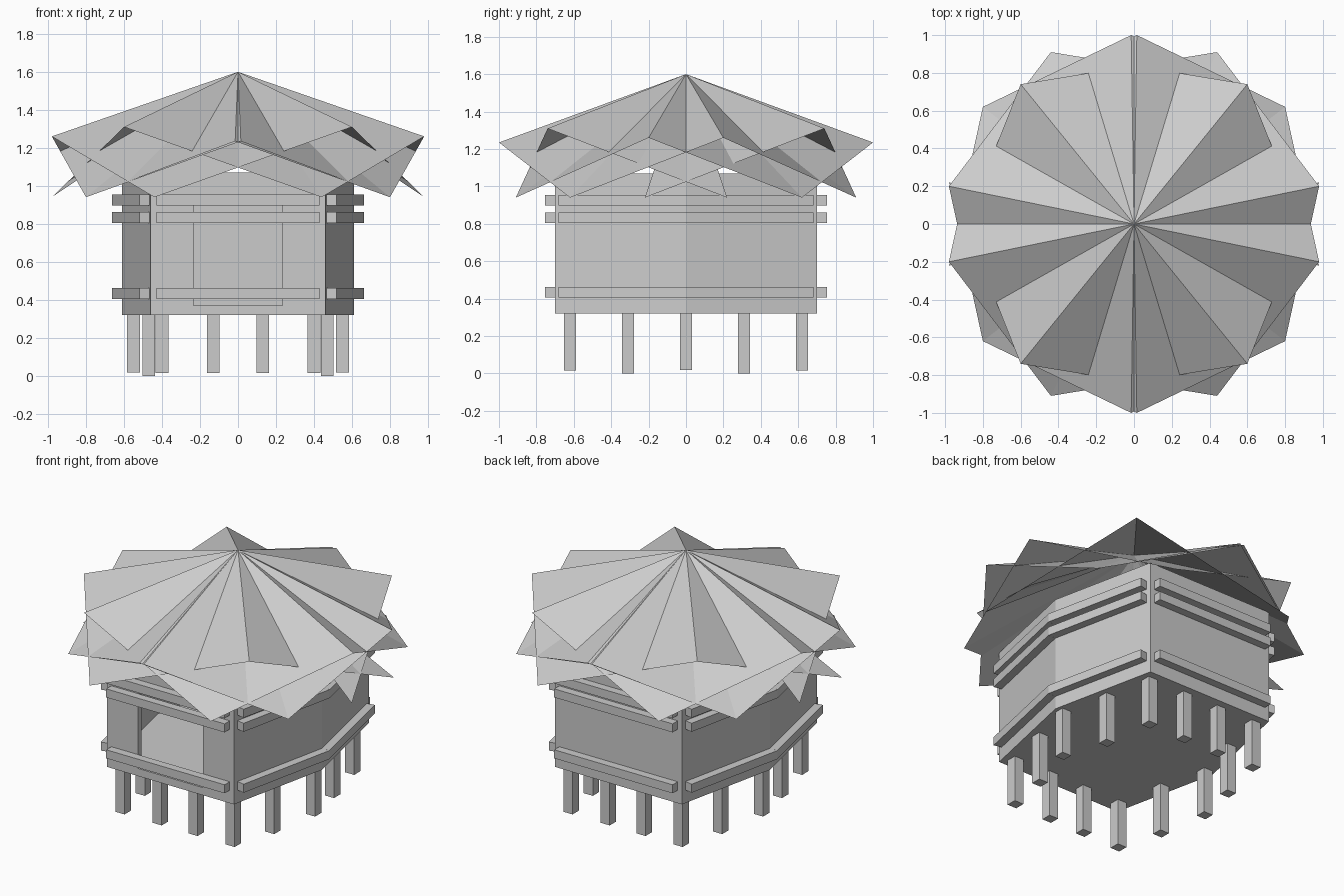
import bpy
from mathutils import Vector

if "Cube" in bpy.data.objects:
    bpy.data.objects.remove(bpy.data.objects["Cube"])


def make(name, verts, faces):
    me = bpy.data.meshes.new(name)
    me.from_pydata(verts, [], faces)
    ob = bpy.data.objects.new(name, me)
    bpy.context.collection.objects.link(ob)
    return ob


def prism(name, pts, z0, z1):
    """Vertical prism over a counter-clockwise outline."""
    n = len(pts)
    v = [(p[0], p[1], z0) for p in pts] + [(p[0], p[1], z1) for p in pts]
    f = [tuple(range(n))[::-1], tuple(range(n, 2 * n))]
    f += [(i, (i + 1) % n, n + (i + 1) % n, n + i) for i in range(n)]
    return make(name, v, f)


def rect(x0, x1, y0, y1):
    return [(x0, y0), (x1, y0), (x1, y1), (x0, y1)]


FLOOR, BOTTOM, TOP = 0.37, 0.32, 1.07
hexa = [Vector(p) for p in [(-0.46, -0.70), (0.46, -0.70), (0.61, 0),
                            (0.46, 0.70), (-0.46, 0.70), (-0.61, 0)]]
T = 0.035
inner = [p * 0.95 for p in hexa]

# floor slab
prism("floor", hexa, BOTTOM, FLOOR)

# walls: front with a doorway, five closed ones
yi = inner[0].y
prism("front_wall_left", [hexa[0], (-0.235, -0.70), (-0.235, yi), inner[0]], FLOOR, TOP)
prism("front_wall_right", [(0.235, -0.70), hexa[1], inner[1], (0.235, yi)], FLOOR, TOP)
prism("front_wall_lintel", rect(-0.235, 0.235, -0.70, yi), 0.90, TOP)
for i in range(1, 6):
    j = (i + 1) % 6
    prism("wall", [hexa[i], hexa[j], inner[j], inner[i]], FLOOR, TOP)

# horizontal rails on every wall
for i in range(6):
    a, b = hexa[i], hexa[(i + 1) % 6]
    d = (b - a).normalized()
    out = Vector((d.y, -d.x)) * 0.053
    # rails stop short of the four main corners and meet at the side corners
    a2 = a + d * (0.03 if abs(a.y) > 0.1 else 0)
    b2 = b - d * (0.03 if abs(b.y) > 0.1 else 0)
    a3 = a2 + out + (d * -0.011 if abs(a.y) < 0.1 else d * 0)
    b3 = b2 + out + (d * 0.011 if abs(b.y) < 0.1 else d * 0)
    for z in (0.405, 0.805, 0.897):
        prism("rail", [a3, b3, b2, a2], z, z + 0.056)

# stilts
H = 0.033
stilts = [(0.13, 0.62, 0.015), (0.40, 0.62, 0.015), (0.47, 0.31, 0.0)]
spots = [(x * sx, y * sy, z) for x, y, z in stilts for sx in (1, -1) for sy in (1, -1)]
spots += [(0.55, 0, 0.018), (-0.55, 0, 0.018)]
for x, y, z in spots:
    prism("stilt", rect(x - H, x + H, y - H, y + H), z, BOTTOM + 0.01)

# roof: overlapping folded sheets (ridge tip and two low corners), mirrored four ways
apex = (0, 0, 1.6)
sheets = [
    ((0.98, 0.20, 1.26), (0.44, 0.91, 0.94), (0.80, -0.62, 0.94)),
    ((0.60, 0.74, 1.31), (-0.44, 0.91, 0.94), (0.98, -0.22, 0.94)),
    ((0.015, 1.0, 1.235), (-0.80, 0.62, 0.94), (0.80, 0.62, 0.94)),
]
for sheet in sheets:
    for sx in (1, -1):
        for sy in (1, -1):
            v = [apex] + [(p[0] * sx, p[1] * sy, p[2]) for p in sheet]
            f = [(0, 1, 2), (0, 3, 1)]
            if sx * sy < 0:
                f = [t[::-1] for t in f]
            make("roof_sheet", v, f)
